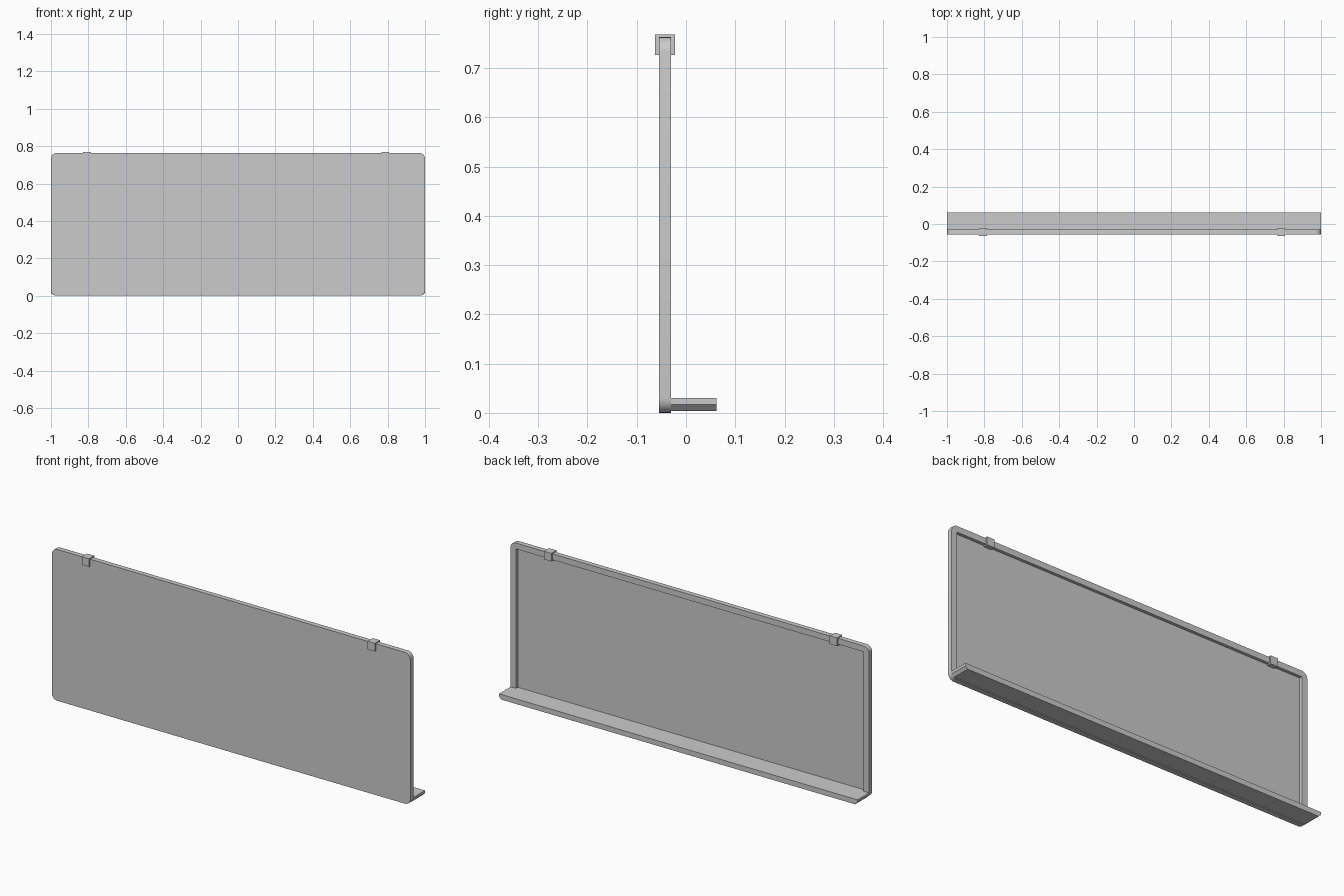
import bpy, bmesh, math

if "Cube" in bpy.data.objects:
    bpy.data.objects.remove(bpy.data.objects["Cube"])

W, H = 1.0, 0.763          # half width and height of the board
Y0, Y1 = -0.055, -0.03     # front and back of the board
R = 0.03                   # corner radius, also the frame width
RECESS = 0.015


def finish(bm, name):
    bmesh.ops.remove_doubles(bm, verts=bm.verts, dist=1e-5)
    bmesh.ops.recalc_face_normals(bm, faces=bm.faces)
    mesh = bpy.data.meshes.new(name)
    bm.to_mesh(mesh)
    bm.free()
    obj = bpy.data.objects.new(name, mesh)
    bpy.context.collection.objects.link(obj)
    return obj


def loft(rings, name):
    """Join equal-length rings of points and cap both ends."""
    bm = bmesh.new()
    vs = [[bm.verts.new(p) for p in ring] for ring in rings]
    n = len(vs[0])
    for a, b in zip(vs, vs[1:]):
        for i in range(n):
            j = (i + 1) % n
            bm.faces.new((a[i], a[j], b[j], b[i]))
    bm.faces.new(vs[0])
    bm.faces.new(vs[-1])
    return finish(bm, name)


# Board: rounded outline, with a recessed panel behind a raised back frame
outer, inner = [], []
SEG = 6
corners = [(W - R, H - R), (-W + R, H - R), (-W + R, R), (W - R, R)]
for k, (cx, cz) in enumerate(corners):
    for s in range(SEG + 1):
        a = math.radians(90 * (k + s / SEG))
        outer.append((cx + R * math.cos(a), cz + R * math.sin(a)))
        inner.append((cx, cz))


def at(outline, y):
    return [(x, y, z) for x, z in outline]


board = loft([at(outer, Y0), at(outer, Y1), at(inner, Y1),
              at(inner, Y1 - RECESS)], "board")
bpy.context.view_layer.objects.active = board
board.select_set(True)
bpy.ops.object.shade_smooth_by_angle(angle=math.radians(30))
board.select_set(False)

# Pen tray: flat ledge with chamfered lower ends
C = 0.013
tray = [(-W, 0.03), (-W, 0.004 + C), (-W + C, 0.004),
        (W - C, 0.004), (W, 0.004 + C), (W, 0.03)]
loft([at(tray, Y1), at(tray, 0.062)], "pen_tray")

# Hanging clips over the top edge
for name, x in (("clip_left", -0.807), ("clip_right", 0.787)):
    bm = bmesh.new()
    bmesh.ops.create_cube(bm, size=0.041)
    clip = finish(bm, name)
    clip.location = (x, -0.0425, 0.7475)
